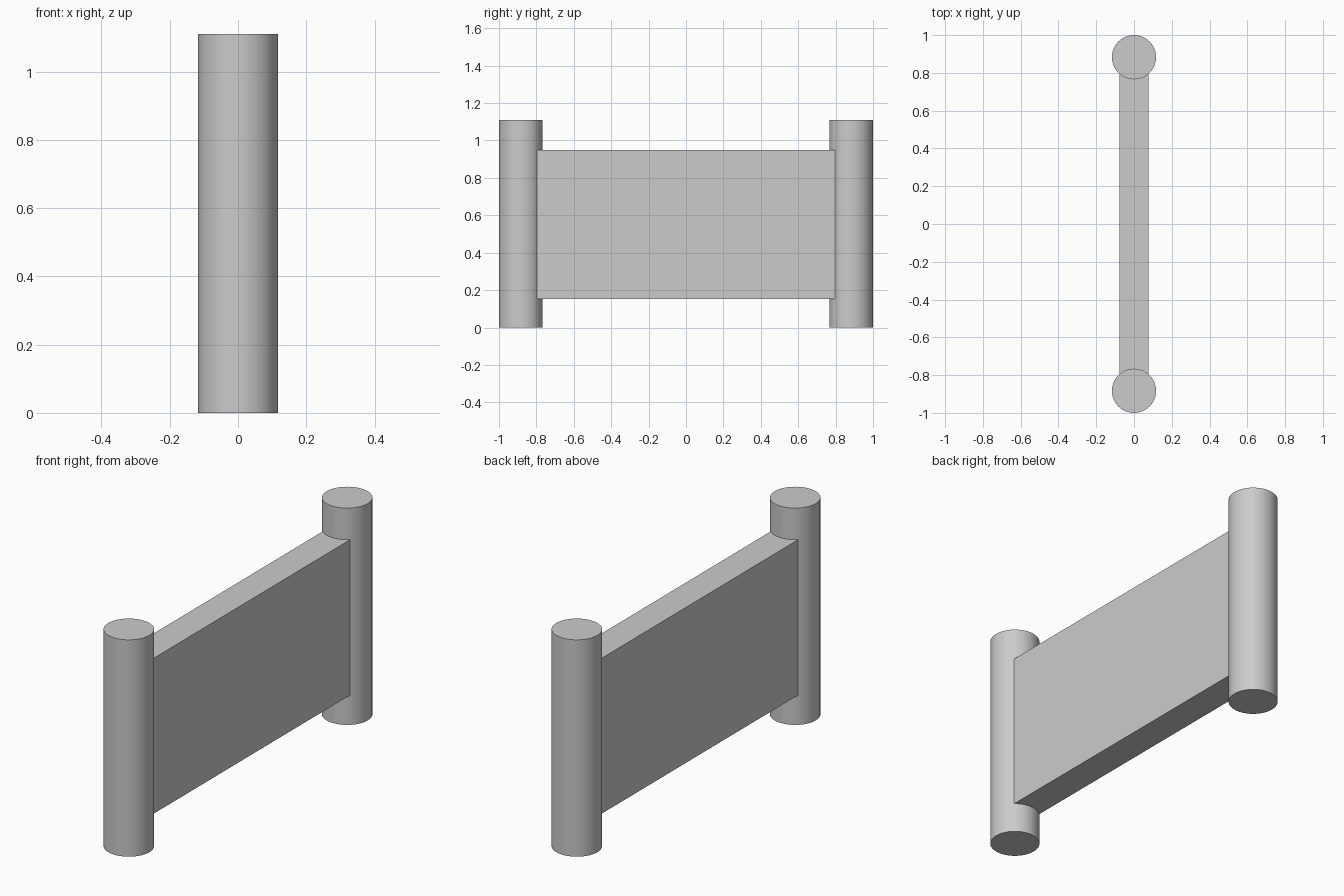
import bpy
import math

if "Cube" in bpy.data.objects:
    bpy.data.objects.remove(bpy.data.objects["Cube"])

RADIUS = 0.117
HEIGHT = 1.11
POST_Y = 1.0 - RADIUS


# Round end posts
def add_post(name, y):
    bpy.ops.mesh.primitive_cylinder_add(vertices=64, radius=RADIUS, depth=HEIGHT,
                                        location=(0, y, HEIGHT / 2))
    post = bpy.context.object
    post.name = name
    bpy.ops.object.shade_smooth_by_angle(angle=math.radians(30))


add_post("front_post", -POST_Y)
add_post("back_post", POST_Y)

# Flat panel spanning between the posts, ends buried in them
bpy.ops.mesh.primitive_cube_add(size=1, location=(0, 0, 0.55))
panel = bpy.context.object
panel.name = "panel"
panel.scale = (0.156, 2 * POST_Y, 0.796)
bpy.ops.object.transform_apply(location=False, rotation=False, scale=True)
